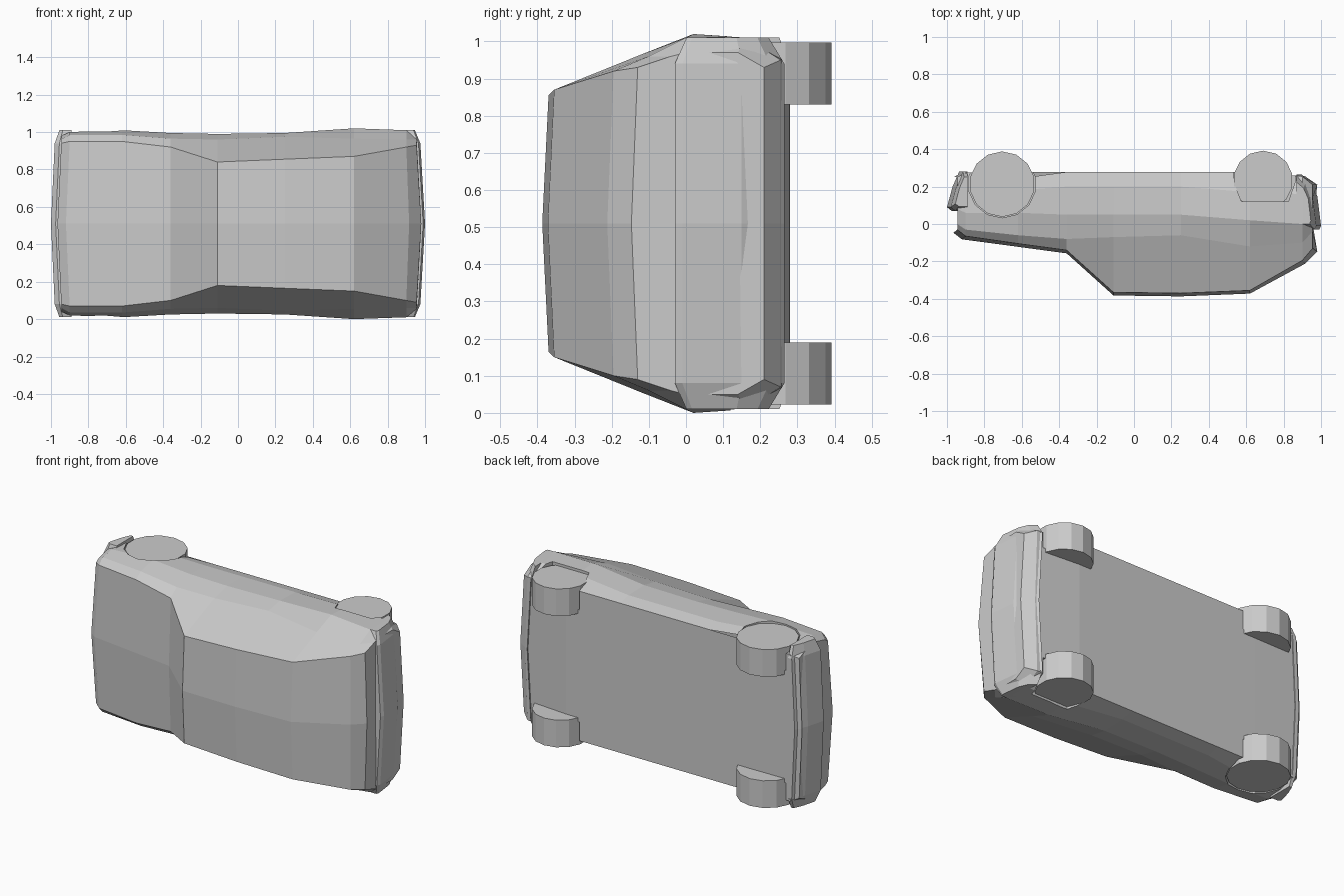
import bpy, bmesh
from math import cos, sin, pi

if "Cube" in bpy.data.objects:
    bpy.data.objects.remove(bpy.data.objects["Cube"])

ZC = 0.51  # mid-plane of the car, which lies on its side (roof towards -y)


def make_object(name, bm):
    bmesh.ops.recalc_face_normals(bm, faces=bm.faces)
    mesh = bpy.data.meshes.new(name)
    bm.to_mesh(mesh)
    bm.free()
    ob = bpy.data.objects.new(name, mesh)
    bpy.context.collection.objects.link(ob)
    return ob


def loft(name, rings):
    """Skin a list of equal-sized closed rings and cap both ends."""
    bm = bmesh.new()
    vs = [[bm.verts.new(p) for p in r] for r in rings]
    n = len(vs[0])
    for a, b in zip(vs, vs[1:]):
        for i in range(n):
            j = (i + 1) % n
            bm.faces.new((a[i], a[j], b[j], b[i]))
    bm.faces.new(vs[0])
    bm.faces.new(vs[-1])
    return make_object(name, bm)


def prism(name, outline, z0, z1):
    return loft(name, [[(x, y, z) for x, y in outline] for z in (z0, z1)])


def circle(cx, cy, r, n):
    return [(cx + r * cos(2 * pi * (i + .5) / n), cy + r * sin(2 * pi * (i + .5) / n))
            for i in range(n)]


# Body: stations along x -> bow, top (y, half width), belt, flank, lower, sill
stations = [
    (-.945, -.02, (-.03, .43), (.00, .45), (.08, .47), (.18, .46), (.25, .43)),
    (-.90, -.02, (-.065, .44), (-.03, .475), (.06, .49), (.18, .485), (.275, .45)),
    (-.62, 0, (-.105, .44), (-.06, .475), (.06, .50), (.18, .495), (.278, .46)),
    (-.36, 0, (-.14, .41), (-.08, .455), (.05, .485), (.20, .48), (.278, .46)),
    (-.11, 0, (-.365, .33), (-.07, .45), (.05, .48), (.20, .48), (.278, .46)),
    (.25, 0, (-.37, .345), (-.06, .465), (.05, .485), (.20, .48), (.278, .46)),
    (.62, 0, (-.355, .36), (-.12, .455), (.02, .51), (.17, .50), (.278, .46)),
    (.90, .015, (-.195, .41), (-.10, .45), (.00, .50), (.16, .50), (.255, .44)),
    (.955, .025, (-.13, .42), (-.04, .45), (.00, .46), (.14, .46), (.21, .42)),
]
rings = []
for x, bow, *half in stations:
    ring = [(x + bow, half[0][0] - .017, ZC)]
    ring += [(x, y, ZC + w) for y, w in half]
    ring += [(x + bow, half[-1][0], ZC)]
    ring += [(x, y, ZC - w) for y, w in reversed(half)]
    rings.append(ring)
body = loft("car_body", rings)


# Bumpers: profile swept across the width with a bowed, tapered shape
def bumper(name, profile, inner_x, bow):
    rings = []
    for dz, depth, squash in ((-.50, .72, .75), (-.43, 1, 1), (0, 1, 1),
                              (.43, 1, 1), (.50, .72, .75)):
        shift = bow if dz == 0 else 0
        mid = sum(p[1] for p in profile) / len(profile)
        rings.append([(inner_x + (x - inner_x) * depth + shift,
                       mid + (y - mid) * squash, ZC + dz) for x, y in profile])
    return loft(name, rings)


bumper("front_bumper", [(-.89, .07), (-.955, .07), (-.98, .09), (-.95, .20),
                        (-.915, .28), (-.89, .28)], -.89, -.02)
bumper("rear_bumper", [(.87, -.03), (.965, -.03), (.975, -.01), (.955, .15),
                       (.92, .225), (.87, .265)], .87, .025)

# Wheels and the arches cut for them, mirrored across the mid-plane
front_arch = circle(-.705, .215, .182, 14)
rear_arch = [(.52, .45), (.535, .22), (.575, .12), (.825, .12), (.86, .22), (.87, .45)]
for side, s in (("left", 1), ("right", -1)):
    for end, cx, cy, r, arch in (("front", -.705, .213, .175, front_arch),
                                 ("rear", .69, .232, .16, rear_arch)):
        prism(f"{end}_{side}_wheel", circle(cx, cy, r, 14), ZC + s * .32, ZC + s * .487)
        cutter = prism(f"{end}_{side}_arch_cutter", arch, ZC + s * .345, ZC + s * .6)
        if end == "rear":  # keep the fender skirt: only hollow behind the opening
            cutter.data.update()
        cutter.hide_render = True
        cutter.hide_viewport = True
        cut = body.modifiers.new(f"{end}_{side}_arch", 'BOOLEAN')
        cut.operation = 'DIFFERENCE'
        cut.solver = 'EXACT'
        cut.object = cutter
